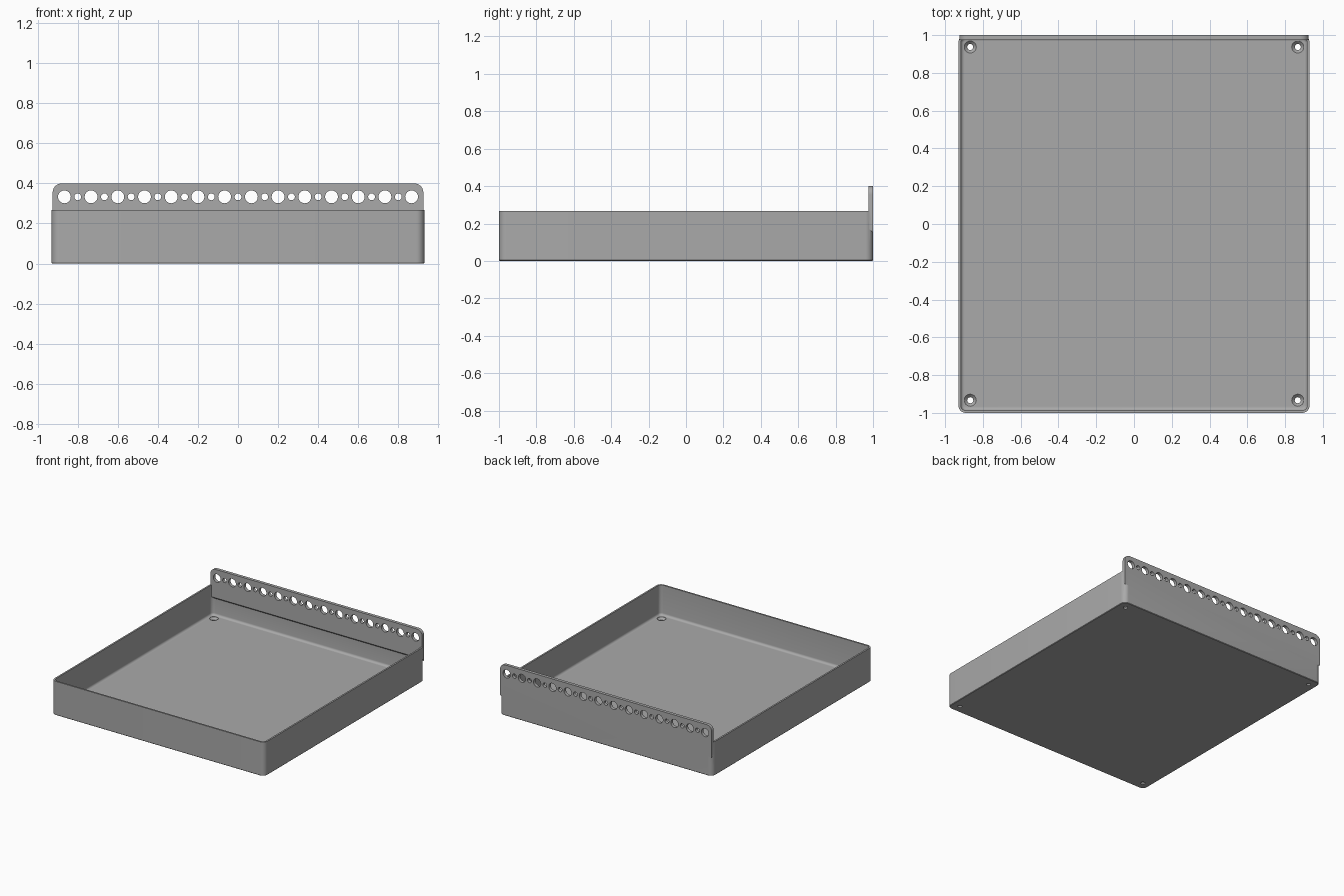
import bpy, bmesh, math

if "Cube" in bpy.data.objects:
    bpy.data.objects.remove(bpy.data.objects["Cube"], do_unlink=True)

HX, HY, RIM, TOP = 0.93, 1.0, 0.267, 0.4
WALL, FLOOR, FILLET, CORNER = 0.013, 0.03, 0.018, 0.04

grey = bpy.data.materials.new("plain grey")
grey.use_nodes = True
grey.diffuse_color = (0.4, 0.4, 0.4, 1)
grey.node_tree.nodes["Principled BSDF"].inputs["Base Color"].default_value = (0.4, 0.4, 0.4, 1)


def make_object(name, bm):
    bmesh.ops.recalc_face_normals(bm, faces=bm.faces)
    mesh = bpy.data.meshes.new(name)
    bm.to_mesh(mesh)
    bm.free()
    mesh.materials.append(grey)
    obj = bpy.data.objects.new(name, mesh)
    bpy.context.collection.objects.link(obj)
    return obj


def skin(bm, loops):
    """Join a stack of equal point loops into a closed solid."""
    rings = [[bm.verts.new(p) for p in loop] for loop in loops]
    n = len(rings[0])
    for a, b in zip(rings, rings[1:]):
        for i in range(n):
            j = (i + 1) % n
            bm.faces.new((a[i], a[j], b[j], b[i]))
    bm.faces.new(rings[0])
    bm.faces.new(rings[-1])


def rounded_rect(inset, z, steps=8):
    r = max(CORNER - inset, 0.008)
    cx, cy = HX - inset - r, HY - inset - r
    points = []
    for k, (sx, sy) in enumerate(((1, 1), (-1, 1), (-1, -1), (1, -1))):
        for i in range(steps + 1):
            a = math.pi / 2 * (k + i / steps)
            points.append((sx * cx + r * math.cos(a), sy * cy + r * math.sin(a), z))
    return points


def circle(place, r, depth, n=32):
    turns = [2 * math.pi * i / n for i in range(n)]
    return [place(r * math.cos(a), r * math.sin(a), depth) for a in turns]


def boolean(obj, other, operation):
    mod = obj.modifiers.new(operation.lower(), "BOOLEAN")
    mod.operation, mod.solver, mod.object = operation, "EXACT", other
    bpy.context.view_layer.update()
    graph = bpy.context.evaluated_depsgraph_get()
    mesh = bpy.data.meshes.new_from_object(obj.evaluated_get(graph))
    obj.modifiers.clear()
    obj.data = mesh
    bpy.data.objects.remove(other, do_unlink=True)


# Tray shell: outside up to the rim, then down the inside to a filleted floor
bm = bmesh.new()
loops = [rounded_rect(0.004, 0), rounded_rect(0, 0.004),
         rounded_rect(0, RIM), rounded_rect(WALL, RIM)]
for i in range(6):
    a = math.pi / 2 * i / 5
    loops.append(rounded_rect(WALL + FILLET * (1 - math.cos(a)),
                              FLOOR + FILLET * (1 - math.sin(a))))
skin(bm, loops)
tray = make_object("tray", bm)

# Mounting flange: rounded top corners, underside sloping down to the back
bm = bmesh.new()
fx, fr = 0.925, 0.045


def flange_outline(y, bottom):
    points = [(-fx, y, bottom), (fx, y, bottom)]
    for k, s in enumerate((1, -1)):
        for i in range(9):
            a = math.pi / 2 * (k + i / 8)
            points.append((s * (fx - fr) + fr * math.cos(a), y, TOP - fr + fr * math.sin(a)))
    return points


skin(bm, [flange_outline(0.975, 0.175), flange_outline(HY, 0.15)])
flange = make_object("mounting_flange", bm)
boolean(tray, flange, "UNION")

# Row of alternating large and small holes through the flange
bm = bmesh.new()
for i in range(27):
    cx = (i - 13) / 15
    radius = 0.017 if i % 2 else 0.032
    skin(bm, [circle(lambda u, v, d: (cx + u, d, 0.333 + v), radius, d) for d in (0.9, 1.1)])

# Countersunk screw holes in the floor corners
for cx in (-0.867, 0.867):
    for cy in (-0.933, 0.937):
        place = lambda u, v, d: (cx + u, cy + v, d)
        skin(bm, [circle(place, r, z) for r, z in
                  ((0.016, -0.05), (0.016, 0.012), (0.032, FLOOR - 0.002), (0.032, FLOOR + 0.03))])
cutter = make_object("hole_cutter", bm)
cutter.hide_render = True
boolean(tray, cutter, "DIFFERENCE")

bpy.ops.object.select_all(action="DESELECT")
tray.select_set(True)
bpy.context.view_layer.objects.active = tray
bpy.ops.object.shade_smooth_by_angle(angle=math.radians(30))
